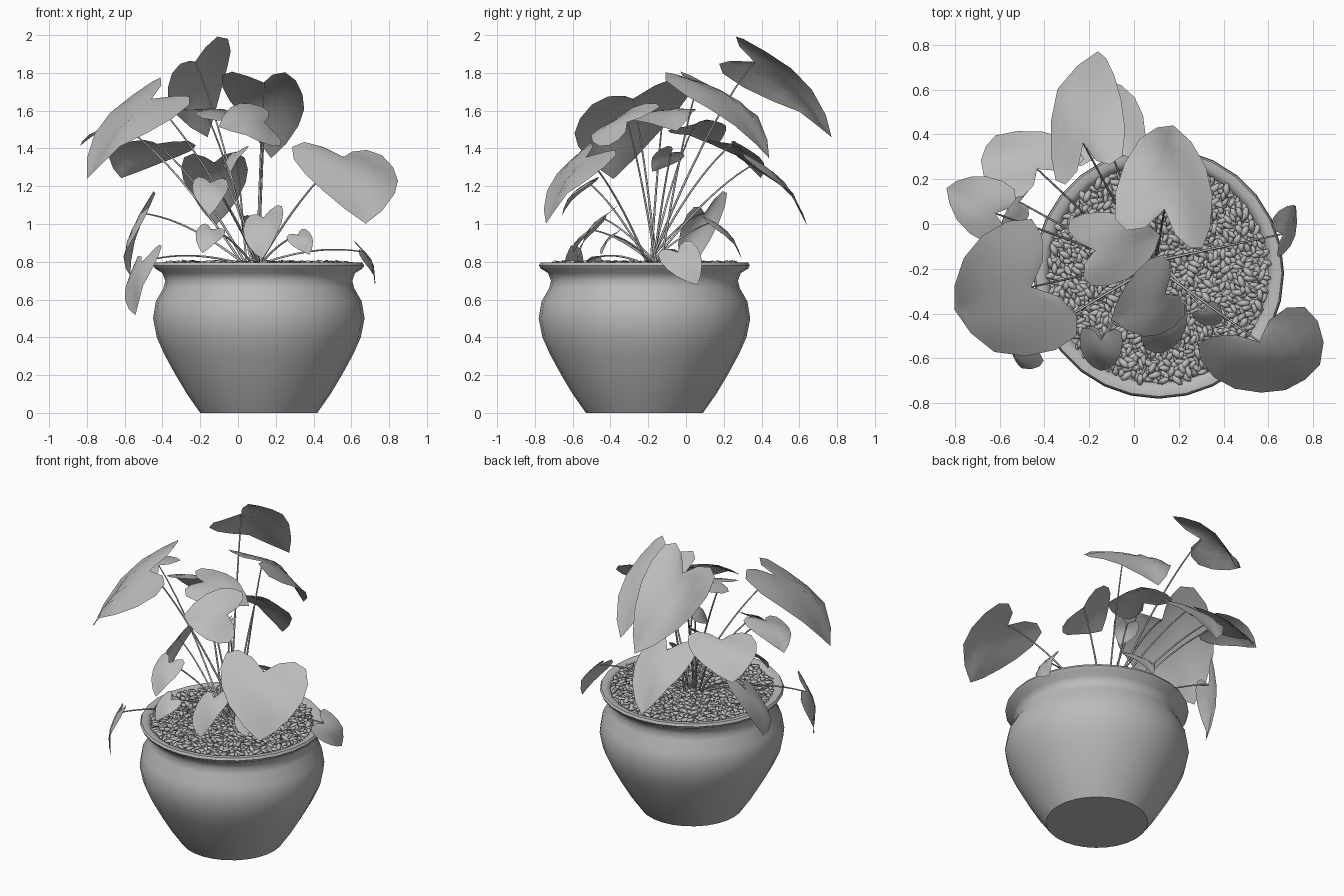
import bpy, bmesh, math, random
from mathutils import Vector, Matrix, Euler

random.seed(4)
if "Cube" in bpy.data.objects:
    bpy.data.objects.remove(bpy.data.objects["Cube"])

clay = bpy.data.materials.new("clay_grey")
clay.use_nodes = True
GREY = (0.5, 0.5, 0.5, 1)
clay.diffuse_color = GREY
clay.node_tree.nodes["Principled BSDF"].inputs["Base Color"].default_value = GREY

CENTRE = Vector((0.11, -0.22, 0))
ROOT = Vector((0.08, -0.17, 0.77))


def finish(bm, name):
    """Turn a bmesh into a smooth, coloured object."""
    mesh = bpy.data.meshes.new(name)
    bm.to_mesh(mesh)
    bm.free()
    mesh.materials.append(clay)
    obj = bpy.data.objects.new(name, mesh)
    bpy.context.collection.objects.link(obj)
    for p in mesh.polygons:
        p.use_smooth = True
    return obj


def lathe(name, profile, sides):
    """Revolve a radius/height profile around the pot axis."""
    bm = bmesh.new()
    pts = [bm.verts.new((r, 0, z)) for r, z in profile]
    edges = [bm.edges.new(pair) for pair in zip(pts, pts[1:])]
    bmesh.ops.spin(bm, geom=pts + edges, cent=(0, 0, 0), axis=(0, 0, 1),
                   angle=math.tau, steps=sides, use_duplicate=False)
    bmesh.ops.remove_doubles(bm, verts=bm.verts, dist=0.0005)
    bmesh.ops.recalc_face_normals(bm, faces=bm.faces)
    bmesh.ops.translate(bm, verts=bm.verts, vec=CENTRE)
    obj = finish(bm, name)
    bpy.ops.object.select_all(action="DESELECT")
    obj.select_set(True)
    bpy.context.view_layer.objects.active = obj
    bpy.ops.object.shade_smooth_by_angle(angle=math.radians(50))


# Pot with rolled rim, and the soil inside it
lathe("pot", [(0, 0), (0.31, 0), (0.38, 0.1), (0.44, 0.2), (0.5, 0.31), (0.54, 0.4),
              (0.56, 0.5), (0.545, 0.59), (0.505, 0.66), (0.495, 0.7), (0.51, 0.74),
              (0.55, 0.765), (0.558, 0.78), (0.55, 0.795), (0.52, 0.795),
              (0.495, 0.78), (0.485, 0.74)], 28)
lathe("soil", [(0, 0.77), (0.49, 0.765)], 28)

# Loose pebbles, spread evenly over the soil on a sunflower spiral
bm = bmesh.new()
COUNT = 1100
for i in range(COUNT):
    r = 0.485 * math.sqrt((i + 0.5) / COUNT)
    a = 2.39996 * i + random.uniform(-0.02, 0.02)
    place = CENTRE + Vector((r * math.cos(a), r * math.sin(a), random.uniform(0.775, 0.793)))
    turn = Euler((random.uniform(-0.5, 0.5), random.uniform(-0.5, 0.5), random.uniform(0, math.tau)))
    size = random.uniform(0.8, 1.2)
    shape = Matrix.Diagonal((0.032 * size, 0.015 * size, 0.012 * size, 1))
    bmesh.ops.create_icosphere(bm, subdivisions=1, radius=1,
                               matrix=Matrix.Translation(place) @ turn.to_matrix().to_4x4() @ shape)
finish(bm, "pebbles")

# Half outline of a heart-shaped leaf (across, along) and the midrib stations
EDGE = [(0, 0.18), (0.3, 0.03), (0.65, -0.03), (0.92, 0.03), (1.01, 0.22),
        (0.94, 0.45), (0.72, 0.67), (0.37, 0.87), (0, 1)]
RIB = [0.18, 0.2, 0.24, 0.3, 0.42, 0.56, 0.72, 0.88, 1]
STEPS = 4


def stem(name, end):
    """Thin arching stalk from the root cluster to a leaf."""
    start = ROOT + Vector((random.uniform(-0.05, 0.05), random.uniform(-0.05, 0.05), 0))
    d = end - start
    bend = start + d * 0.55 + Vector((0, 0, 0.14 * d.length))
    curve = bpy.data.curves.new(name, "CURVE")
    curve.dimensions = "3D"
    curve.bevel_depth = 0.0055
    curve.bevel_resolution = 1
    spline = curve.splines.new("POLY")
    n = 10
    spline.points.add(n)
    for i, p in enumerate(spline.points):
        t = i / n
        p.co = (*(start * (1 - t) ** 2 + bend * 2 * t * (1 - t) + end * t * t), 1)
        p.radius = 1.2 - 0.5 * t
    curve.materials.append(clay)
    bpy.context.collection.objects.link(bpy.data.objects.new(name, curve))


def leaf(name, tip, left, right):
    """Heart-shaped blade set by its tip and its two lobes, plus its stalk."""
    tip, left, right = Vector(tip), Vector(left), Vector(right)
    mid = (left + right) / 2
    along, across = tip - mid, (right - left) / 2
    normal = across.cross(along).normalized()
    if normal.z < 0:
        normal, across = -normal, -across
    size = along.length

    def point(u, v):
        lift = 0.1 * math.sin(math.pi * min(max(v, 0), 1)) + 0.05 * abs(u) - 0.07 * u * u
        ripple = 0.025 * math.sin(5 * v + 3 * u)
        return mid + across * u + along * v + normal * size * (lift + ripple)

    bm = bmesh.new()
    for side in (-1, 1):
        grid = [[bm.verts.new(point(side * u * k / STEPS, rib + (v - rib) * k / STEPS))
                 for k in range(STEPS + 1)] for (u, v), rib in zip(EDGE, RIB)]
        for a, b in zip(grid, grid[1:]):
            for k in range(STEPS):
                quad = [a[k], a[k + 1], b[k + 1], b[k]]
                bm.faces.new(quad if side > 0 else quad[::-1])
    bmesh.ops.remove_doubles(bm, verts=bm.verts, dist=0.0005)
    finish(bm, name)
    stem(name + "_stem", point(0, RIB[0]))


# Tall leaves
leaf("back_top_leaf", (-0.17, 0.78, 1.47), (-0.04, 0.29, 2.0), (-0.37, 0.18, 1.81))
leaf("back_centre_leaf", (0.18, 0.45, 1.36), (-0.1, 0.02, 1.81), (0.32, -0.13, 1.77))
leaf("left_large_leaf", (-0.81, -0.39, 1.25), (-0.45, 0.05, 1.77), (-0.24, -0.52, 1.65))
leaf("right_large_leaf", (0.68, -0.75, 1.01), (0.26, -0.53, 1.42), (0.78, -0.36, 1.38))
leaf("back_left_leaf", (-0.62, 0.4, 1.25), (-0.57, 0.1, 1.45), (-0.2, 0.29, 1.42))
leaf("back_low_leaf", (-0.12, 0.65, 1.0), (0.05, 0.3, 1.36), (-0.3, 0.27, 1.37))
leaf("far_left_leaf", (-0.84, 0.16, 1.42), (-0.6, -0.11, 1.5), (-0.52, 0.16, 1.55))
leaf("centre_leaf", (0.12, -0.05, 1.5), (-0.3, 0.03, 1.62), (-0.2, -0.29, 1.56))
leaf("front_high_leaf", (-0.1, -0.43, 1.52), (0.13, -0.12, 1.63), (0.24, -0.42, 1.41))
# Short leaves around the pot
leaf("front_leaf", (0.13, -0.58, 0.82), (0.03, -0.43, 1.02), (0.24, -0.36, 1.11))
leaf("front_left_heart_leaf", (-0.15, -0.66, 1.05), (-0.24, -0.46, 1.24), (-0.05, -0.48, 1.24))
leaf("front_small_leaf", (-0.19, -0.6, 0.85), (-0.2, -0.45, 1.0), (-0.06, -0.5, 0.97))
leaf("front_right_small_leaf", (0.38, -0.45, 0.84), (0.25, -0.4, 0.93), (0.36, -0.34, 0.98))
leaf("right_drooping_leaf", (0.73, 0.06, 0.68), (0.62, 0.03, 0.92), (0.64, -0.16, 0.84))
leaf("left_drooping_leaf", (-0.58, 0, 0.73), (-0.43, 0.23, 1.18), (-0.49, 0, 1.06))
leaf("left_front_drooping_leaf", (-0.55, -0.57, 0.52), (-0.55, -0.42, 0.8), (-0.4, -0.62, 0.9))
leaf("back_small_leaf", (0.1, 0.3, 0.82), (0.02, 0.08, 1.05), (0.2, 0.1, 1.02))
leaf("inner_small_leaf", (-0.04, -0.18, 1.28), (-0.05, 0, 1.36), (0.06, -0.1, 1.42))
